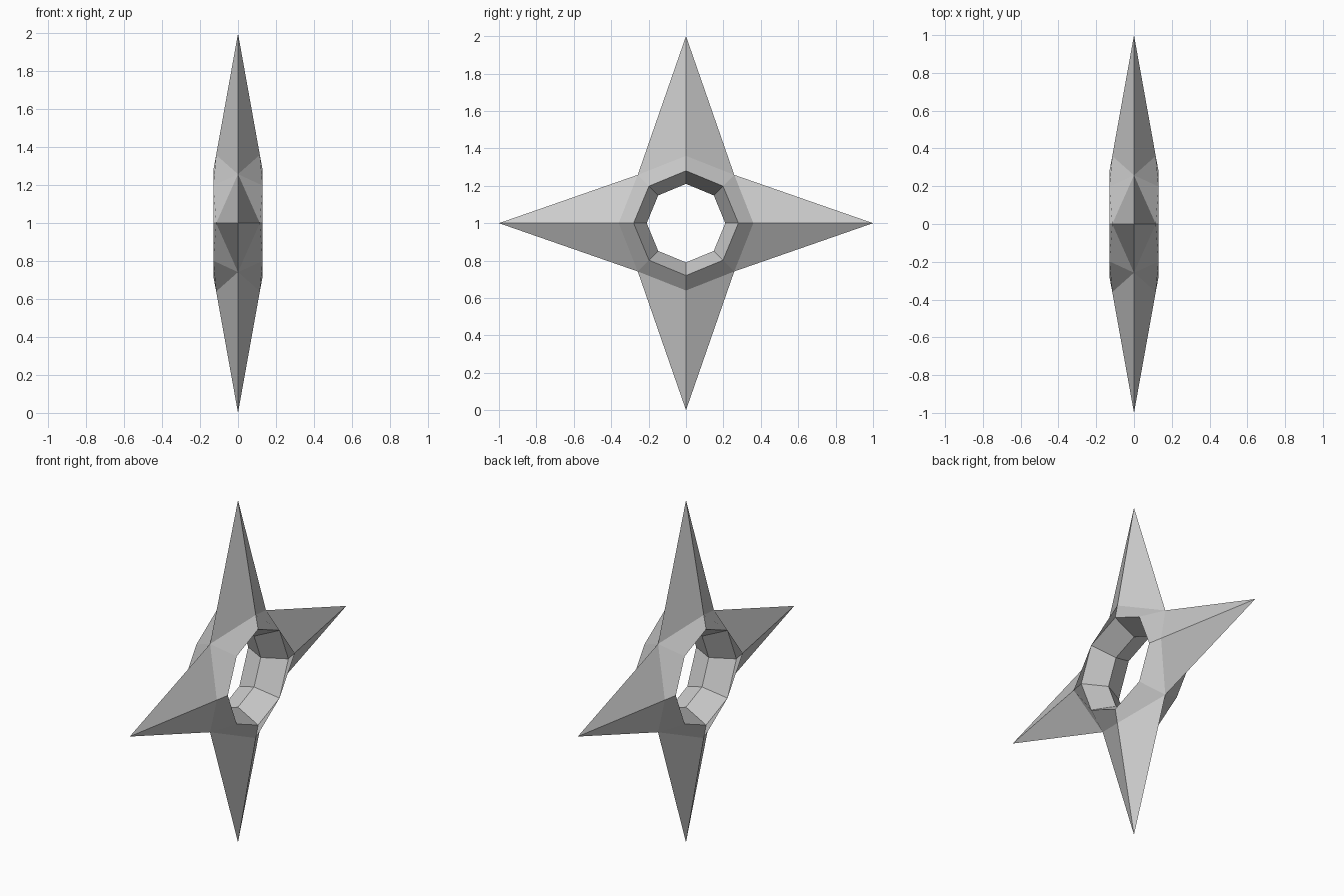
import bpy
import bmesh
import math

cube = bpy.data.objects.get("Cube")
if cube:
    bpy.data.objects.remove(cube)

# Main dimensions
HOLE_R, RIM_R, SHOULDER_R, NOTCH_R, TIP_R = 0.21, 0.28, 0.36, 0.365, 1.0
RIM_X, SHOULDER_X = 0.13, 0.115

steel = bpy.data.materials.new("grey steel")
steel.use_nodes = True
colour = (0.6, 0.6, 0.6, 1)
steel.diffuse_color = colour
steel.node_tree.nodes["Principled BSDF"].inputs["Base Color"].default_value = colour

bm = bmesh.new()


def point(radius, step, x=0.0):
    """Vertex at an eighth-turn step around the x axis."""
    a = step * math.tau / 8
    return bm.verts.new((x, radius * math.cos(a), 1 + radius * math.sin(a)))


# Shared vertices on the middle plane: hole edge, then tips and notches in turn
hole = [point(HOLE_R, i) for i in range(8)]
outline = [point(NOTCH_R if i % 2 else TIP_R, i) for i in range(8)]

for side in (1, -1):
    rim = [point(RIM_R, i, side * RIM_X) for i in range(8)]
    shoulder = {i: point(SHOULDER_R, i, side * SHOULDER_X) for i in range(0, 8, 2)}
    for i in range(8):
        # Bevelled wall of the hole
        j = (i + 1) % 8
        bm.faces.new((hole[i], hole[j], rim[j], rim[i]))
    for i in shoulder:
        for j in ((i + 1) % 8, (i - 1) % 8):
            # Collar band and blade facet
            bm.faces.new((rim[j], outline[j], shoulder[i], rim[i]))
            bm.faces.new((shoulder[i], outline[j], outline[i]))

bmesh.ops.recalc_face_normals(bm, faces=bm.faces)
mesh = bpy.data.meshes.new("throwing_star")
bm.to_mesh(mesh)
bm.free()
mesh.materials.append(steel)
star = bpy.data.objects.new("throwing_star", mesh)
bpy.context.collection.objects.link(star)
